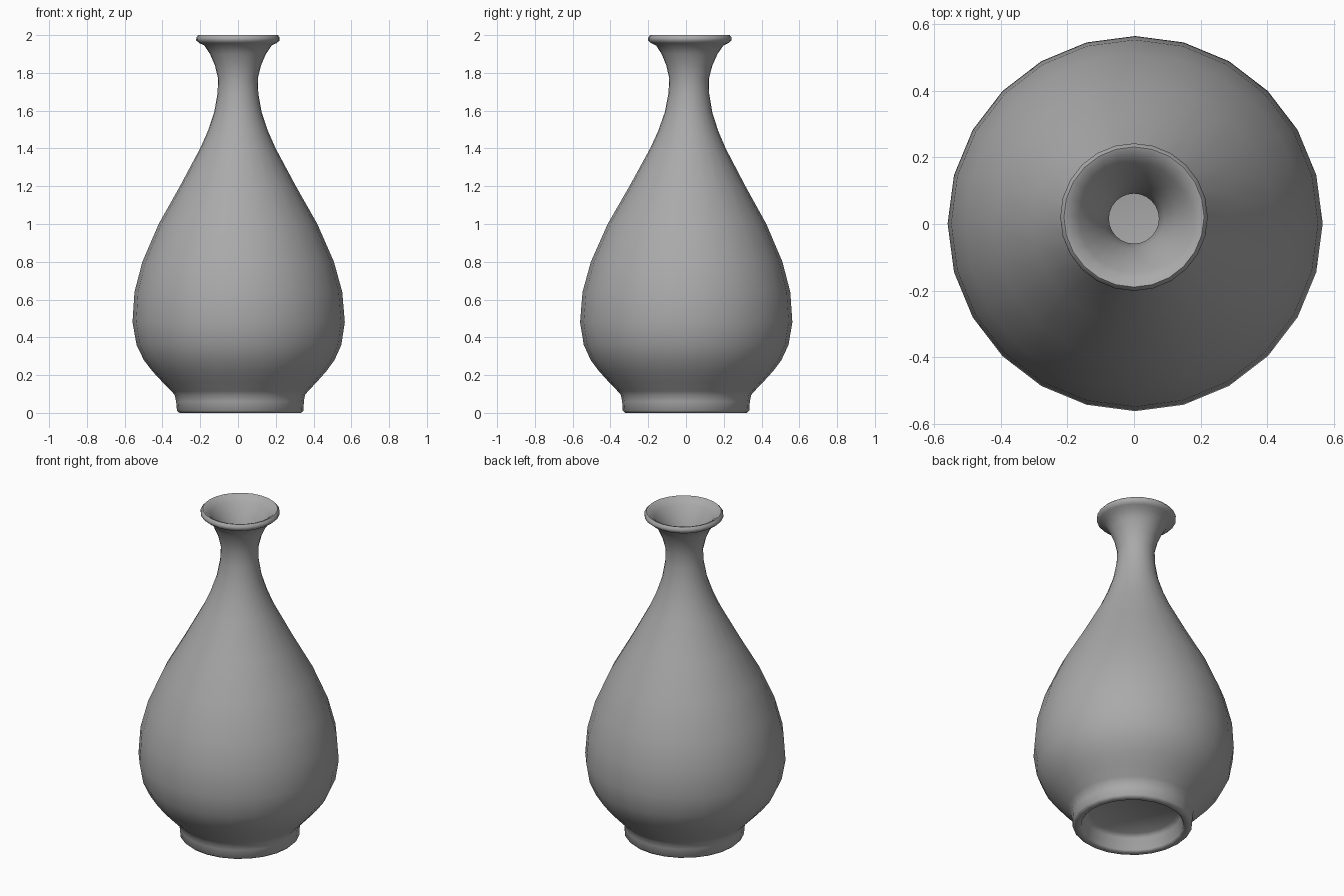
import bpy
import bmesh
import math

SIDES = 24

cube = bpy.data.objects.get("Cube")
if cube:
    bpy.data.objects.remove(cube, do_unlink=True)

glaze = bpy.data.materials.new("grey_glaze")
glaze.use_nodes = True
colour = (0.40, 0.40, 0.40, 1)
glaze.diffuse_color = colour
glaze.node_tree.nodes["Principled BSDF"].inputs["Base Color"].default_value = colour


def axis(z):
    """Centre of the slightly leaning, hand-thrown body at height z."""
    t = z / 2
    return 0.012 * (1 - t) ** 4 - 0.003 * (1 - t) * t, 0.021 * t ** 2


def lathe(name, profile):
    """Spin (radius, height) points round the leaning axis; radius 0 closes an end."""
    bm = bmesh.new()
    rings = []
    for r, z in profile:
        cx, cy = axis(z)
        count = SIDES if r > 0 else 1
        rings.append([bm.verts.new((cx + r * math.cos(math.tau * i / SIDES),
                                    cy + r * math.sin(math.tau * i / SIDES), z))
                      for i in range(count)])
    for a, b in zip(rings, rings[1:]):
        for i in range(SIDES):
            j = (i + 1) % SIDES
            corners = [a[i % len(a)], a[j % len(a)], b[j % len(b)], b[i % len(b)]]
            bm.faces.new(list(dict.fromkeys(corners)))
    bmesh.ops.recalc_face_normals(bm, faces=bm.faces)
    mesh = bpy.data.meshes.new(name)
    bm.to_mesh(mesh)
    bm.free()
    mesh.materials.append(glaze)
    obj = bpy.data.objects.new(name, mesh)
    bpy.context.collection.objects.link(obj)
    bpy.ops.object.select_all(action="DESELECT")
    obj.select_set(True)
    bpy.context.view_layer.objects.active = obj
    bpy.ops.object.shade_smooth_by_angle(angle=math.radians(50))
    return obj


# Hollow foot ring, from the recessed base outwards
foot = [(0, 0.10), (0.25, 0.10), (0.275, 0.08), (0.285, 0.01), (0.295, 0),
        (0.322, 0), (0.335, 0.012), (0.338, 0.06), (0.345, 0.095)]

# Pear-shaped body rising into the neck
body = [(0.362, 0.115), (0.41, 0.165), (0.46, 0.22), (0.505, 0.28), (0.542, 0.36),
        (0.562, 0.48), (0.55, 0.64), (0.507, 0.80), (0.42, 1.0), (0.307, 1.2),
        (0.20, 1.4), (0.16, 1.49), (0.126, 1.59), (0.108, 1.69), (0.105, 1.77)]

# Flared, rolled lip
lip = [(0.122, 1.84), (0.148, 1.90), (0.178, 1.945), (0.205, 1.958), (0.221, 1.972),
       (0.221, 1.988), (0.21, 2.0), (0.195, 1.995)]

# Inner wall, down the throat to the floor
inside = [(0.165, 1.965), (0.125, 1.90), (0.092, 1.83), (0.075, 1.75), (0.08, 1.66),
          (0.12, 1.50), (0.27, 1.2), (0.46, 0.8), (0.51, 0.5), (0.45, 0.28),
          (0.33, 0.17), (0, 0.16)]

lathe("vase", foot + body + lip + inside)
